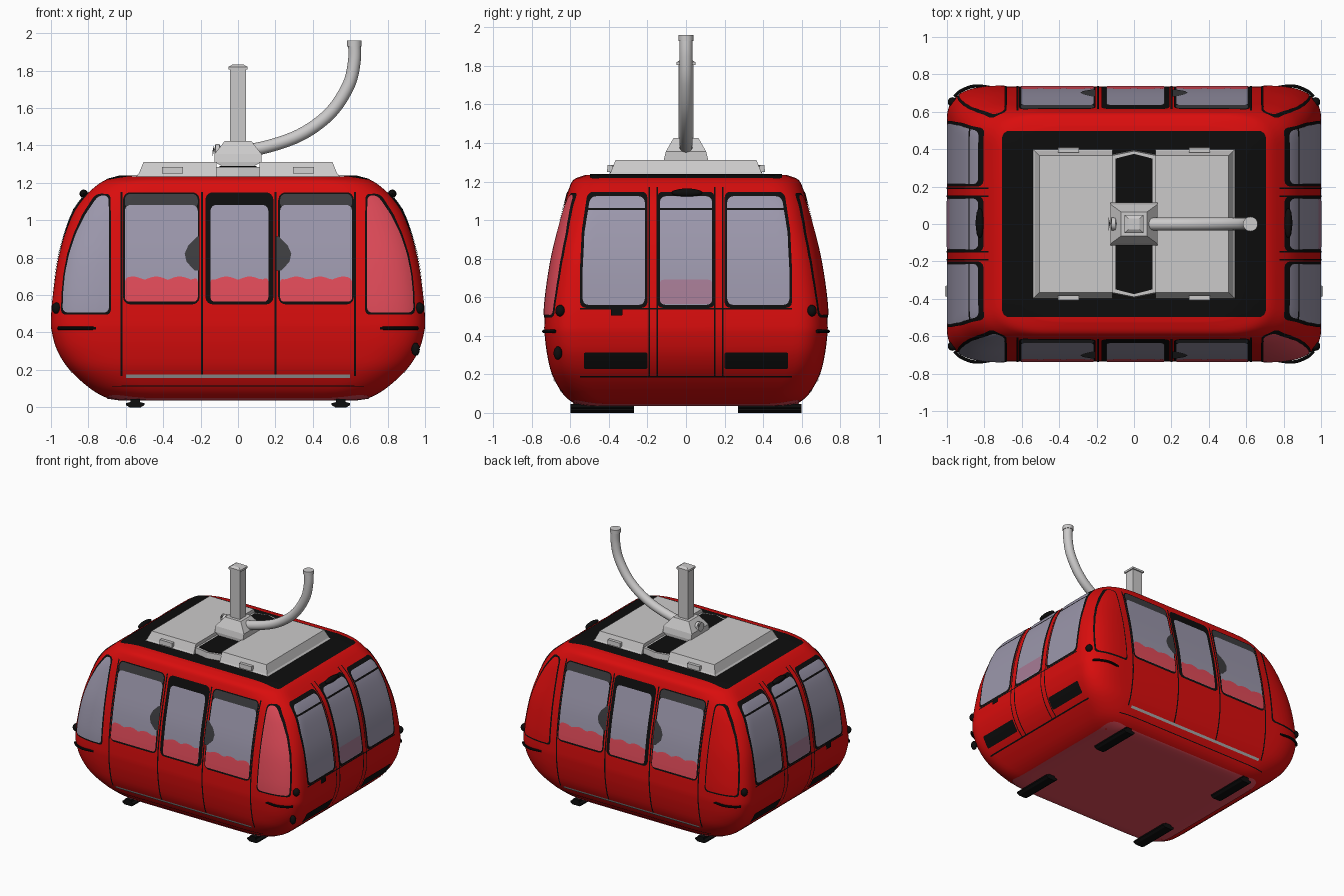
import bpy, bmesh, math
from mathutils import Vector
from mathutils.bvhtree import BVHTree

if "Cube" in bpy.data.objects:
    bpy.data.objects.remove(bpy.data.objects["Cube"])


def material(name, rgb):
    m = bpy.data.materials.new(name)
    m.diffuse_color = (*rgb, 1)
    m.use_nodes = True
    m.node_tree.nodes["Principled BSDF"].inputs["Base Color"].default_value = m.diffuse_color
    return m


RED = material("cabin red", (0.70, 0.004, 0.004))
BLACK = material("black trim", (0.004, 0.004, 0.004))
GLASS = material("lilac glass", (0.33, 0.31, 0.41))
PINK = material("pink red", (0.75, 0.07, 0.10))
MAUVE = material("mauve glass", (0.38, 0.20, 0.30))
GREY = material("light grey", (0.60, 0.59, 0.59))
SILVER = material("silver", (0.42, 0.42, 0.42))
DARK = material("dark grey", (0.045, 0.045, 0.05))


def finish(name, bm, mat, smooth=False):
    me = bpy.data.meshes.new(name)
    bm.to_mesh(me)
    me.materials.append(mat)
    ob = bpy.data.objects.new(name, me)
    bpy.context.collection.objects.link(ob)
    if smooth:
        bpy.ops.object.select_all(action='DESELECT')
        ob.select_set(True)
        bpy.context.view_layer.objects.active = ob
        bpy.ops.object.shade_smooth_by_angle(angle=math.radians(40))
    return ob


def loft(name, rings, mat, smooth=False):
    """Skin closed rings of points and cap both ends."""
    bm = bmesh.new()
    vs = [[bm.verts.new(p) for p in r] for r in rings]
    n = len(rings[0])
    for a, b in zip(vs, vs[1:]):
        for i in range(n):
            bm.faces.new((a[i], a[(i + 1) % n], b[(i + 1) % n], b[i]))
    bm.faces.new(vs[0][::-1])
    bm.faces.new(vs[-1])
    bmesh.ops.recalc_face_normals(bm, faces=bm.faces)
    finish(name, bm, mat, smooth)
    return bm


def block(name, mat, *levels):
    """Stacked rectangles (x0, x1, y0, y1, z)."""
    loft(name, [[(a, c, z), (b, c, z), (b, d, z), (a, d, z)] for a, b, c, d, z in levels], mat)


def spline(pts, steps):
    pts = [Vector(p) for p in pts]
    out = []
    for i in range(len(pts) - 1):
        p0, p1, p2, p3 = pts[max(i - 1, 0)], pts[i], pts[i + 1], pts[min(i + 2, len(pts) - 1)]
        for k in range(steps):
            t = k / steps
            out.append(0.5 * (2 * p1 + (p2 - p0) * t + (2 * p0 - 5 * p1 + 4 * p2 - p3) * t * t
                              + (3 * p1 - p0 - 3 * p2 + p3) * t ** 3))
    return out + [pts[-1]]


def tube(name, pts, radius, mat, steps=6, sides=16):
    path = spline(pts, steps)
    rings = []
    for i, p in enumerate(path):
        d = (path[min(i + 1, len(path) - 1)] - path[max(i - 1, 0)]).normalized()
        side = Vector((0, 1, 0)) if abs(d.y) < 0.3 and abs(d.z) > 0.01 else Vector((0, 0, 1))
        u = d.cross(side).normalized()
        w = d.cross(u)
        if side.z:
            u, w = w, -u
        rings.append([p + radius * (u * math.cos(a) + w * math.sin(a))
                      for a in (2 * math.pi * k / sides for k in range(sides))])
    loft(name, rings, mat, True)


def blob(name, centre, size, mat):
    bm = bmesh.new()
    bmesh.ops.create_uvsphere(bm, u_segments=16, v_segments=10, radius=1)
    for v in bm.verts:
        v.co = Vector(centre) + Vector(size) * v.co
    finish(name, bm, mat, True)


# Cabin shell: rounded rectangles (half width, half depth, height) lofted upward
PROFILE = [(.64, .53, .04), (.70, .58, .05), (.79, .64, .10), (.90, .695, .20), (.965, .72, .30),
           (.995, .733, .40), (1.0, .735, .47), (.99, .727, .60), (.96, .697, .80), (.90, .65, 1.0),
           (.845, .625, 1.1), (.775, .605, 1.17), (.715, .58, 1.212), (.64, .52, 1.235)]


def cabin_ring(p):
    ring = []
    for sx, sy in ((1, 1), (-1, 1), (-1, -1), (1, -1)):
        for k in range(15):
            a = math.pi / 2 * (k if sx * sy > 0 else 14 - k) / 14
            c, s = max(math.cos(a), 0) ** (2 / 2.6), max(math.sin(a), 0) ** (2 / 2.6)
            ring.append((sx * (p.x - .3 + .3 * c), sy * (p.y - .18 + .18 * s), p.z))
    return ring


TREE = BVHTree.FromBMesh(loft("cabin_shell", [cabin_ring(p) for p in spline(PROFILE, 5)], RED, True))


def edge(values, t):
    if not isinstance(values, (list, tuple)):
        return values
    f = t * (len(values) - 1)
    i = min(int(f), len(values) - 2)
    return values[i] + (values[i + 1] - values[i]) * (f - i)


def plate(name, axis, sign, v0, v1, left, right, mat, lift, r=0.03, wave=0):
    """Rounded thin plate projected onto the cabin along one axis."""
    r = min(r, (v1 - v0) / 2)
    cuts = [r * k for k in (0, .05, .2, .5)] if r else []
    rows = cuts + [r + (v1 - v0 - 2 * r) * k / 20 for k in range(21)] + [v1 - v0 - c for c in cuts[::-1]]
    bm = bmesh.new()
    grid = []
    for d in rows:
        t = d / (v1 - v0)
        near = max(r - min(d, v1 - v0 - d), 0)
        inset = r - math.sqrt(max(r * r - near * near, 0))
        a, b = edge(left, t) + inset, edge(right, t) - inset
        line = []
        for k in range(21):
            u = a + (b - a) * k / 20
            v = v0 + d + wave * t * abs(math.sin(math.pi * u / 0.125))
            o = [u, v]
            o.insert(axis, sign * 3)
            direction = Vector((0, 0, 0))
            direction[axis] = -sign
            loc, nor, _, _ = TREE.ray_cast(Vector(o), direction)
            if loc is None:
                o[axis] = sign * .6
                loc, nor, _, _ = TREE.find_nearest(Vector(o))
            line.append(bm.verts.new(loc + nor * lift))
        grid.append(line)
    for a, b in zip(grid, grid[1:]):
        for k in range(20):
            bm.faces.new((a[k], a[k + 1], b[k + 1], b[k]))
    bm.normal_update()
    if sum(f.normal[axis] for f in bm.faces) * sign < 0:
        bmesh.ops.reverse_faces(bm, faces=bm.faces)
    finish(name, bm, mat, True)


# Long sides: three windows each, with seats showing, seams and sill strip
for s, side in ((-1, "front"), (1, "back")):
    for a, b, g, label in ((-.615, -.205, .01, "left"), (-.175, .19, .028, "door"), (.215, .62, .01, "right")):
        n = f"{side}_{label}_window"
        plate(n + "_frame", 1, s, .55, 1.148, a, b, BLACK, .003, .04)
        if label != "door":
            plate(n + "_blind", 1, s, 1.06, 1.14, a + g, b - g, DARK, .0045, .03)
        plate(n + "_glass", 1, s, .565, 1.08, a + g, b - g, GLASS, .006, .03)
        plate(n + "_seat", 1, s, .565, .68, a + g, b - g, PINK, .0075, .02, .018)
    plate(side + "_left_latch", 1, s, .73, .91, [-.23, -.275, -.285, -.265, -.22], -.205, DARK, .009, 0)
    plate(side + "_right_latch", 1, s, .73, .91, .205, [.23, .275, .285, .265, .22], DARK, .009, 0)
    for x in (-.622, -.192, .2, .626):
        plate(side + "_seam", 1, s, .17, 1.15, x - .005, x + .005, BLACK, .003, 0)
    plate(side + "_sill_strip", 1, s, .16, .178, -.6, .6, SILVER, .006, 0)
    plate(side + "_sill_seam", 1, s, .112, .117, -.67, .67, BLACK, .003, 0)

# Corner windows: one glass, one pink, the rear pair plain red panels
OUT = [.945, .942, .932, .912, .878, .83, .76]
IN = [.935, .932, .922, .90, .866, .816, .745]
for sx, sy, mat in ((-1, -1, GLASS), (1, -1, PINK), (-1, 1, RED), (1, 1, RED)):
    for part, curve, inner, z0, z1, m, lift in (("frame", OUT, .68, .495, 1.14, BLACK, .003),
                                                ("pane", IN, .69, .507, 1.13, mat, .006)):
        l, r = (inner, curve) if sx > 0 else ([-c for c in curve], -inner)
        plate("corner_window_" + part, 1, sy, z0, z1, l, r, m, lift, .025)
    # Corner lamps and bumper bars
    blob("corner_lamp", (sx * .97, sy * .652, .53), (.026, .026, .03), BLACK)
    tube("corner_bar", [(sx * .76, sy * .728, .423), (sx * .85, sy * .738, .423),
                        (sx * .925, sy * .712, .423), (sx * .96, sy * .68, .423)], .009, BLACK, 4, 8)
    # Feet under the floor
    y0, y1 = sorted((sy * .27, sy * .60))
    x = sx * .55
    block("foot", BLACK, (x - .03, x + .03, y0, y1, 0), (x - .05, x + .05, y0, y1, .012),
          (x - .05, x + .05, y0, y1, .022), (x - .025, x + .025, y0, y1, .028), (x - .025, x + .025, y0, y1, .045))
    # Roof hatch hinges
    x, y = sx * .35, sy * .395
    block("hatch_hinge", GREY, (x - .055, x + .055, y - .015, y + .015, 1.25),
          (x - .055, x + .055, y - .012, y + .012, 1.285))
blob("signal_lamp", (.95, -.665, .31), (.022, .022, .035), BLACK)

# Short ends: three windows, vents, seams and top lamp
for s, side in ((1, "right"), (-1, "left")):
    for a, b, label in (([-.55, -.55, -.54, -.51], -.20, "outer"), (-.15, .15, "centre"),
                        (.20, [.55, .55, .54, .51], "inner")):
        n = f"{side}_end_{label}_window"
        shrink = lambda e, d: [v + d for v in e] if isinstance(e, list) else e + d
        ga, gb = shrink(a, .014), shrink(b, -.014)
        plate(n + "_frame", 0, s, .545, 1.145, a, b, BLACK, .003, .03)
        plate(n + "_glass", 0, s, .56, 1.12, ga, gb, GLASS, .006, .03)
        plate(n + "_bar", 0, s, 1.048, 1.06, edge(ga, .85), edge(gb, .85), BLACK, .008, 0)
        if label == "centre":
            plate(n + "_seat", 0, s, .565, .69, ga, gb, MAUVE, .0075, .02)
        else:
            va, vb = (-.53, -.20) if label == "outer" else (.20, .53)
            plate(n + "_vent", 0, s, .232, .315, va, vb, BLACK, .006, .008)
    for y in (-.19, -.148, .148, .19):
        plate(side + "_end_seam", 0, s, .19, 1.17, y - .004, y + .004, BLACK, .003, 0)
    for z in (.19, .54):
        plate(side + "_end_cross_seam", 0, s, z - .004, z + .004, -.55, .55, BLACK, .003, 0)
    plate(side + "_end_latch", 0, s, .505, .55, -.39, -.33, BLACK, .008, .005)
    blob(side + "_top_lamp", (s * .825, .005, 1.142), (.022, .08, .022), BLACK)

# Roof panel and floor
plate("roof_panel", 2, 1, -.497, .497, -.705, .705, BLACK, .004, .04)
plate("floor_panel", 2, -1, -.585, .585, -.70, .70, PINK, .004, .08)

# Roof hatches either side of a dark channel
block("hatch_left", GREY, (-.545, -.115, -.40, .40, 1.235), (-.53, -.115, -.39, .39, 1.25),
      (-.505, -.115, -.365, .365, 1.312))
block("hatch_right", GREY, (.115, .545, -.40, .40, 1.235), (.115, .53, -.39, .39, 1.25),
      (.115, .505, -.365, .365, 1.312))


def hexagon(w, y, tip, z):
    return [(-w, -y, z), (0, -tip, z), (w, -y, z), (w, y, z), (0, tip, z), (-w, y, z)]


loft("channel_frame", [hexagon(.125, .37, .395, 1.235), hexagon(.125, .365, .39, 1.285)], GREY)
loft("channel_floor", [hexagon(.098, .35, .375, 1.28), hexagon(.098, .35, .375, 1.289)], BLACK)

# Hanger: flared block, square mast and curved arm
block("hanger_block", GREY, (-.02, .02, -.11, .11, 1.25), (-.125, .125, -.115, .115, 1.312),
      (-.125, .125, -.105, .105, 1.355), (-.07, .07, -.065, .065, 1.425))
block("mast", GREY, (-.044, .044, -.04, .04, 1.41), (-.044, .044, -.04, .04, 1.81))
block("mast_cap", GREY, (-.052, .052, -.048, .048, 1.805), (-.052, .052, -.048, .048, 1.82),
      (-.03, .03, -.03, .03, 1.832))
tube("curved_arm", [(-.135, 0, 1.375), (0, 0, 1.375), (.13, 0, 1.387), (.33, 0, 1.455), (.49, 0, 1.57),
                    (.59, 0, 1.72), (.622, 0, 1.85), (.622, 0, 1.95)], .034, GREY, 6, 20)
tube("arm_collar", [(.622, 0, 1.93), (.622, 0, 1.96)], .039, GREY, 1, 20)
